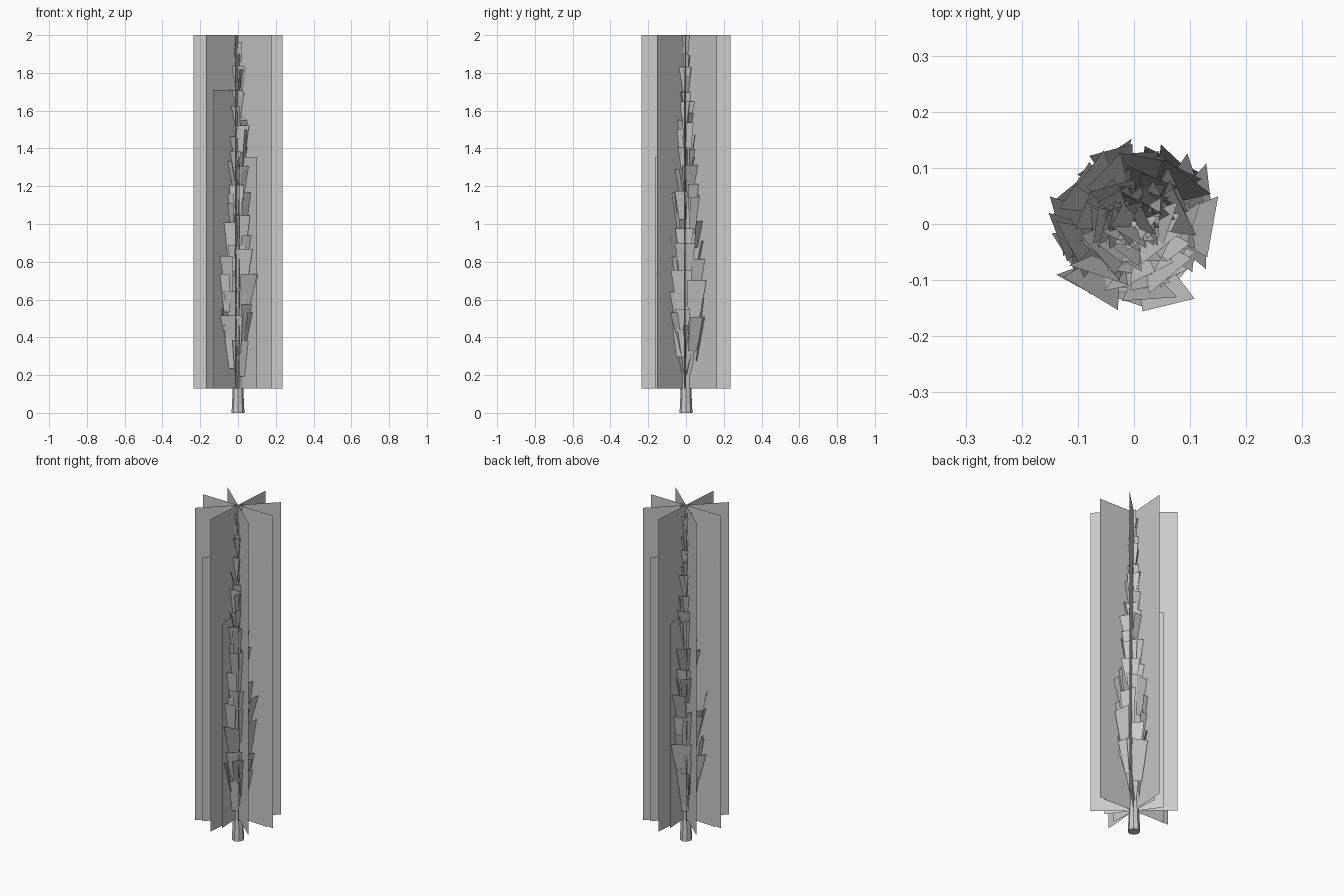
import bpy, bmesh, math, random
from mathutils import Vector

if "Cube" in bpy.data.objects:
    bpy.data.objects.remove(bpy.data.objects["Cube"])

random.seed(7)


def make_object(name, bm):
    mesh = bpy.data.meshes.new(name)
    bm.to_mesh(mesh)
    bm.free()
    obj = bpy.data.objects.new(name, mesh)
    bpy.context.collection.objects.link(obj)
    return obj


def lerp_profile(points, z):
    for (z0, r0), (z1, r1) in zip(points, points[1:]):
        if z <= z1:
            return r0 + (r1 - r0) * (z - z0) / (z1 - z0)
    return points[-1][1]


# Trunk: short tapered low-poly post
bpy.ops.mesh.primitive_cone_add(vertices=8, radius1=0.034, radius2=0.02,
                                depth=0.3, location=(0, 0, 0.15))
bpy.context.object.name = "trunk"


# Crossed upright foliage cards: angle in degrees, half width, top height
def card(name, angle, half, top, bottom=0.13):
    a = math.radians(angle)
    x, y = half * math.cos(a), half * math.sin(a)
    bm = bmesh.new()
    bm.faces.new([bm.verts.new(p) for p in
                  ((-x, -y, bottom), (x, y, bottom), (x, y, top), (-x, -y, top))])
    make_object(name, bm)


for i, angle in enumerate((-1, 44, 86, 139)):
    card(f"tall_card_{i + 1}", angle, 0.236, 2.0)
for i, angle in enumerate((-3, 50)):
    card(f"medium_card_{i + 1}", angle, 0.2, 1.71)
for i, angle in enumerate((93, -53)):
    card(f"short_card_{i + 1}", angle, 0.165, 1.355)

# Leaf sprays: small plates, wider at the top, leaning outward around the core
tip_radius = [(0.3, 0.06), (0.45, 0.11), (0.6, 0.15), (0.8, 0.14), (1.1, 0.11),
              (1.4, 0.08), (1.7, 0.045), (2.0, 0.03)]
bm = bmesh.new()
count = 120
for i in range(count):
    t = i / (count - 1)
    base = 0.18 + 1.65 * t ** 1.2
    length = random.uniform(0.15, 0.25) * (1 - 0.25 * t)
    tip = min(base + length, 2.0)
    r1 = lerp_profile(tip_radius, max(tip, 0.3)) * random.uniform(0.75, 1.1)
    r0 = max(r1 - length * random.uniform(0.15, 0.35), 0.005)
    width = random.uniform(0.09, 0.14) * (1 - 0.45 * t)
    a = i * 2.39996 + random.uniform(-0.3, 0.3)
    out = Vector((math.cos(a), math.sin(a), 0))
    b = a + math.pi / 2 + random.uniform(-0.3, 0.3)
    side = Vector((math.cos(b), math.sin(b), 0))
    low = out * r0 + Vector((0, 0, base))
    high = out * r1 + Vector((0, 0, tip))
    bm.faces.new([bm.verts.new(p) for p in
                  (low - side * width * 0.28, low + side * width * 0.28,
                   high + side * width * 0.5, high - side * width * 0.5)])
make_object("leaf_sprays", bm)
